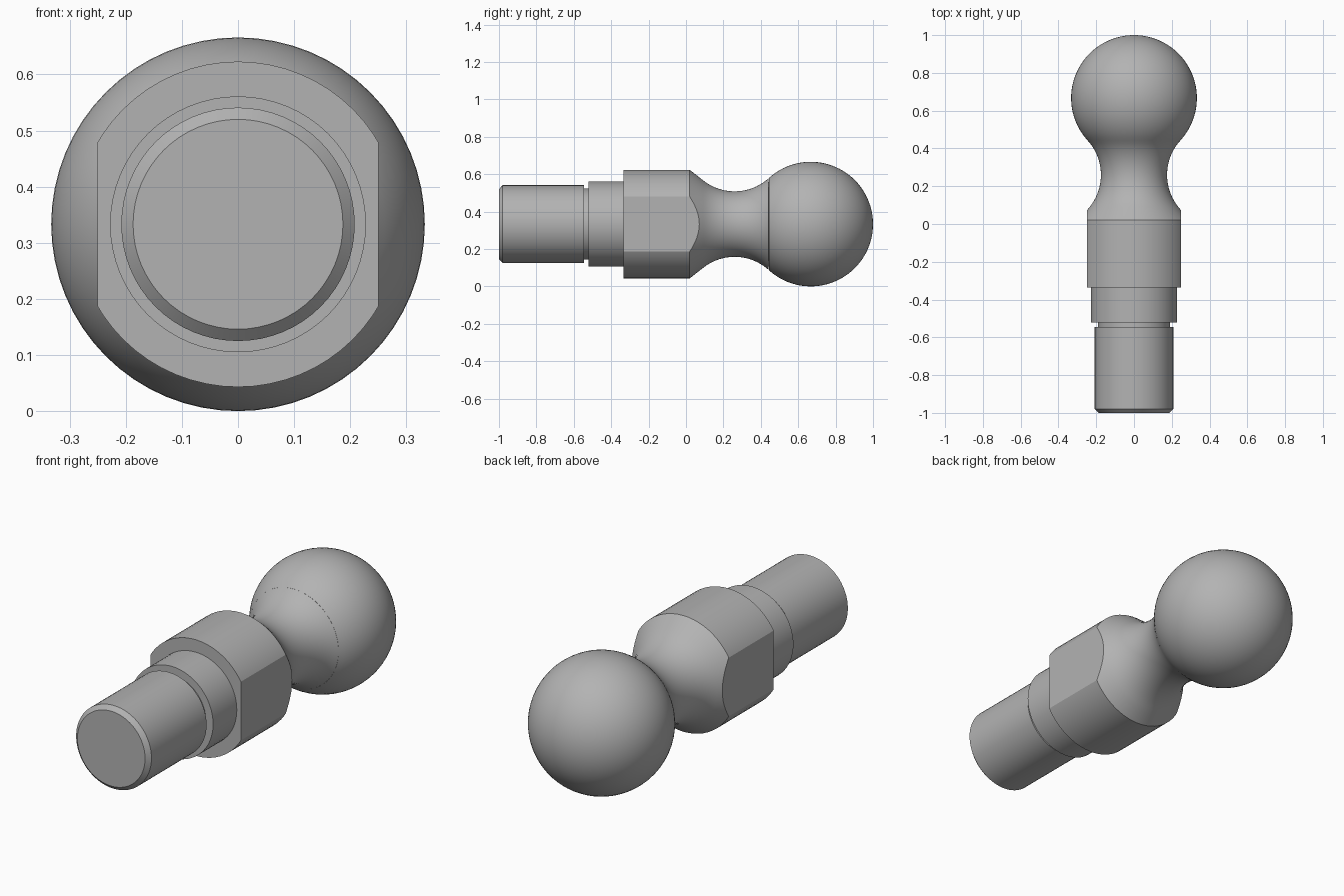
import bpy, bmesh
from math import sin, cos, pi, radians
from mathutils import Vector

cube = bpy.data.objects.get("Cube")
if cube:
    bpy.data.objects.remove(cube, do_unlink=True)

BALL_R, BALL_Y = 0.333, 0.667       # ball radius and centre along the axis
NECK_R, NECK_Y, NECK_C = 0.27, 0.26, 0.445   # neck fillet radius and centre
FLAT_X = 0.25                       # half width across the wrench flats

steel = bpy.data.materials.new("grey steel")
steel.use_nodes = True
GREY = (0.45, 0.45, 0.45, 1)
steel.diffuse_color = GREY
steel.node_tree.nodes["Principled BSDF"].inputs["Base Color"].default_value = GREY


def arc(cy, cr, radius, start, end, steps):
    """Profile points (y, r) on an arc, angles in degrees from +y."""
    angles = [radians(start + (end - start) * i / steps) for i in range(steps + 1)]
    return [(cy + radius * cos(a), max(0, cr + radius * sin(a))) for a in angles]


def lathe(name, profile, flats=False, segments=64):
    """Turn a (y, r) profile about the long axis; optionally mill two flats."""
    bm = bmesh.new()
    verts = [bm.verts.new((0, y, r)) for y, r in profile]
    edges = [bm.edges.new(pair) for pair in zip(verts, verts[1:])]
    bmesh.ops.spin(bm, geom=verts + edges, cent=(0, 0, 0), axis=(0, 1, 0),
                   angle=2 * pi, steps=segments, use_merge=True)
    bmesh.ops.remove_doubles(bm, verts=bm.verts, dist=0.0001)
    if flats:
        for side in (-1, 1):
            cut = bmesh.ops.bisect_plane(
                bm, geom=bm.verts[:] + bm.edges[:] + bm.faces[:],
                plane_co=(side * FLAT_X, 0, 0), plane_no=(side, 0, 0), clear_outer=True)
            rim = [e for e in cut["geom_cut"] if isinstance(e, bmesh.types.BMEdge)]
            bmesh.ops.edgeloop_fill(bm, edges=rim)
    bmesh.ops.recalc_face_normals(bm, faces=bm.faces)
    mesh = bpy.data.meshes.new(name)
    bm.to_mesh(mesh)
    bm.free()
    mesh.materials.append(steel)
    obj = bpy.data.objects.new(name, mesh)
    obj.location = Vector((0, 0, BALL_R))
    bpy.context.collection.objects.link(obj)
    bpy.ops.object.select_all(action='DESELECT')
    obj.select_set(True)
    bpy.context.view_layer.objects.active = obj
    bpy.ops.object.shade_smooth_by_angle(angle=radians(25))
    return obj


# Chamfered shank with an undercut groove behind it
lathe("shank", [(-1, 0), (-1, 0.187), (-0.98, 0.208), (-0.545, 0.208),
                (-0.545, 0.19), (-0.52, 0.19), (-0.52, 0)])

# Plain round collar
lathe("collar", [(-0.522, 0), (-0.522, 0.228), (-0.335, 0.228), (-0.335, 0)])

# Wrench section with two flats, flowing through a cone into the waisted neck
neck = arc(NECK_Y, NECK_C, NECK_R, 231.3, 312.4, 20)
lathe("wrench_body_and_neck",
      [(-0.335, 0), (-0.335, 0.29), (0.02, 0.29)] + neck + [(neck[-1][0], 0)], flats=True)

# Ball head, opening tangentially from the neck
lathe("ball", [(neck[-1][0], 0)] + arc(BALL_Y, 0, BALL_R, 132.4, 0, 32))
